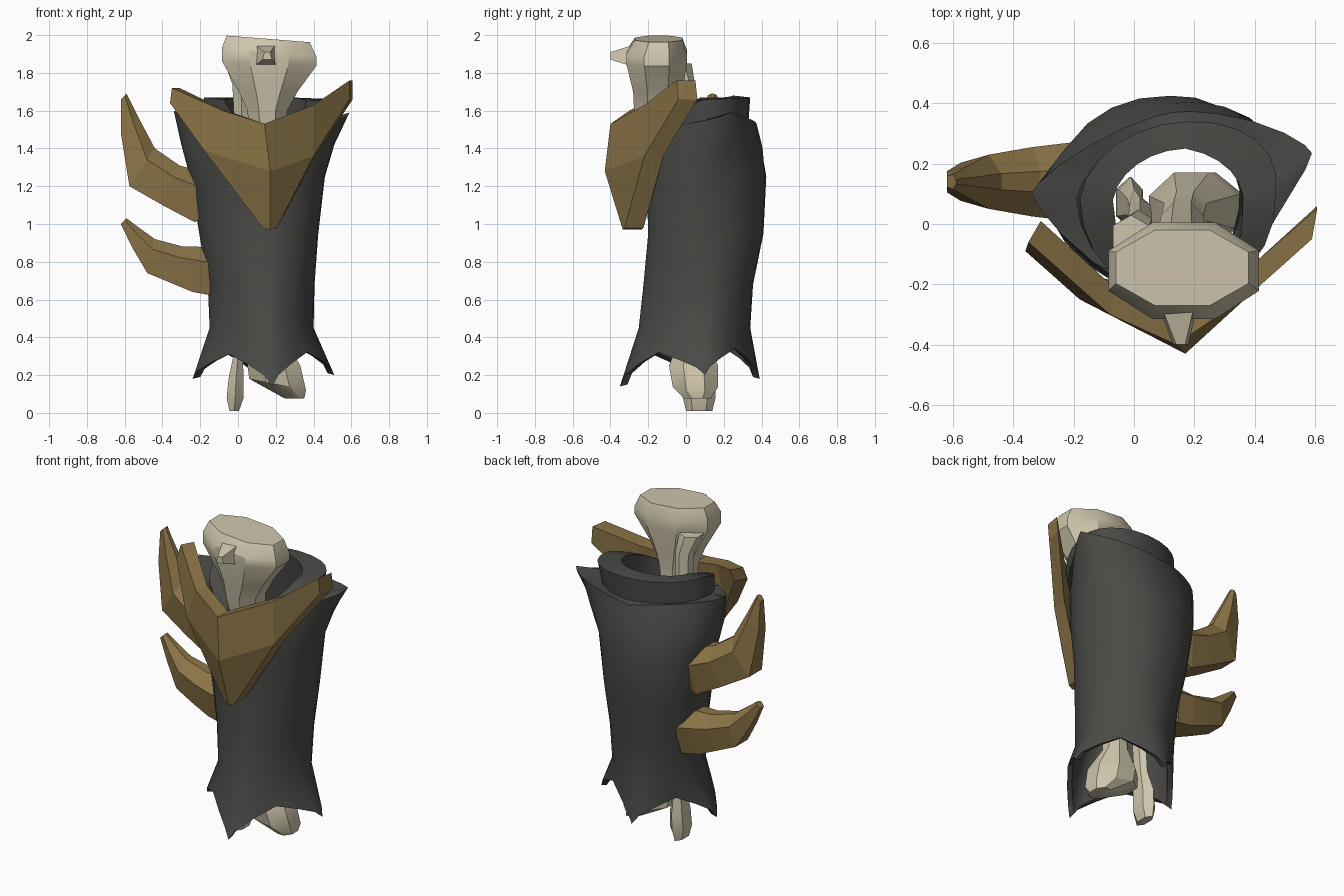
import bpy, bmesh, math
from mathutils import Vector


def material(name, rgb):
    m = bpy.data.materials.new(name)
    m.diffuse_color = (*rgb, 1)
    return m


CHARCOAL = material("charcoal_leather", (0.068, 0.070, 0.062))
GOLD = material("dull_gold", (0.26, 0.175, 0.063))
BONE = material("pale_bone", (0.62, 0.56, 0.41))


def finish(bm, name, mat, angle=None):
    bmesh.ops.recalc_face_normals(bm, faces=bm.faces)
    me = bpy.data.meshes.new(name)
    bm.to_mesh(me)
    bm.free()
    me.materials.append(mat)
    ob = bpy.data.objects.new(name, me)
    bpy.context.collection.objects.link(ob)
    if angle:
        bpy.ops.object.select_all(action='DESELECT')
        ob.select_set(True)
        bpy.context.view_layer.objects.active = ob
        bpy.ops.object.shade_smooth_by_angle(angle=math.radians(angle))
    return ob


def loft(name, rings, mat, angle=None, closed=False):
    """Skin a list of point rings; closed joins the last ring to the first."""
    bm = bmesh.new()
    vs = [[bm.verts.new(p) for p in r] for r in rings]
    n = len(vs[0])
    pairs = list(zip(vs, vs[1:])) + ([(vs[-1], vs[0])] if closed else [])
    for a, b in pairs:
        for i in range(n):
            j = (i + 1) % n
            bm.faces.new((a[i], a[j], b[j], b[i]))
    if not closed:
        bm.faces.new(vs[0])
        bm.faces.new(vs[-1])
    return finish(bm, name, mat, angle)


def four_point_ring(front, right, back, left, power, notch=0.0, steps=6):
    """Ring through four tips; low power makes a star, 2 makes an ellipse."""
    c = Vector((0.14, 0.09))
    tips = [Vector(p) for p in (front, right, back, left)]
    ring = []
    for q in range(4):
        a, b = tips[q], tips[(q + 1) % 4]
        for k in range(steps):
            t = k / steps
            u = math.cos(t * math.pi / 2) ** (2 / power)
            v = math.sin(t * math.pi / 2) ** (2 / power)
            p = c + (a.xy - c) * u + (b.xy - c) * v
            z = a.z + (b.z - a.z) * t + notch * (1 - abs(2 * t - 1))
            ring.append((p.x, p.y, z))
    return ring


def level(z, f, r, b, l, power):
    return four_point_ring((0.16, f, z), (r, 0.11, z), (0.12, b, z), (l, 0.1, z), power)


# Sleeve: outer wall from hem to collar, raised lip, then inner wall back down
sleeve = [
    four_point_ring((0.18, -0.35, 0.14), (0.51, 0.10, 0.20),
                    (0.10, 0.39, 0.18), (-0.24, 0.04, 0.18), 1.15, 0.15),
    level(0.45, -0.25, 0.40, 0.34, -0.15, 1.75),
    level(0.68, -0.225, 0.405, 0.355, -0.16, 1.9),
    level(0.95, -0.20, 0.425, 0.41, -0.205, 2.0),
    level(1.25, -0.21, 0.46, 0.425, -0.255, 2.0),
    four_point_ring((0.15, -0.26, 1.36), (0.51, 0.17, 1.42),
                    (0.13, 0.40, 1.40), (-0.30, 0.1, 1.42), 1.75),
    four_point_ring((0.15, -0.29, 1.45), (0.59, 0.235, 1.59),
                    (0.13, 0.37, 1.52), (-0.34, 0.1, 1.60), 1.3),
    four_point_ring((0.15, -0.25, 1.45), (0.46, 0.1, 1.55),
                    (0.17, 0.33, 1.53), (-0.19, 0.08, 1.55), 1.9),
    four_point_ring((0.15, -0.24, 1.48), (0.47, 0.1, 1.66),
                    (0.18, 0.34, 1.67), (-0.18, 0.08, 1.67), 2.1),
    four_point_ring((0.15, -0.20, 1.48), (0.36, 0.05, 1.65),
                    (0.17, 0.25, 1.68), (-0.07, 0.08, 1.66), 2.1),
    level(1.2, -0.15, 0.36, 0.32, -0.12, 2.0),
    level(0.5, -0.20, 0.35, 0.29, -0.10, 1.8),
    four_point_ring((0.18, -0.31, 0.15), (0.475, 0.10, 0.21),
                    (0.10, 0.355, 0.19), (-0.20, 0.04, 0.19), 1.15, 0.15),
]
loft("sleeve", sleeve, CHARCOAL, 32, closed=True)


# Bones: oval rings (x, y, z, half width, half depth, slope along x)
def bone(name, rows, sides=8):
    rings = []
    for x, y, z, rx, ry, slope in rows:
        ring = []
        for i in range(sides):
            a = 2 * math.pi * (i + 0.5) / sides
            dx = rx * math.cos(a) / math.cos(math.pi / sides)
            dy = ry * math.sin(a) / math.cos(math.pi / sides)
            ring.append((x + dx, y + dy, z + slope * dx))
        rings.append(ring)
    return loft(name, rings, BONE, 32)


bone("large_arm_bone", [
    (0.30, 0.06, 0.075, 0.05, 0.07, 0), (0.21, 0.05, 0.15, 0.15, 0.12, -0.2),
    (0.19, 0.04, 0.25, 0.14, 0.13, 0), (0.17, 0.04, 0.40, 0.07, 0.07, 0),
    (0.16, 0.00, 0.95, 0.07, 0.07, 0), (0.155, -0.13, 1.40, 0.09, 0.09, 0),
    (0.155, -0.15, 1.60, 0.105, 0.125, 0), (0.16, -0.15, 1.70, 0.155, 0.13, 0),
    (0.165, -0.155, 1.85, 0.25, 0.16, -0.05), (0.165, -0.155, 1.91, 0.25, 0.16, -0.1),
    (0.16, -0.145, 1.98, 0.22, 0.125, -0.08)])
bone("small_arm_bone", [
    (-0.02, 0.07, 0.01, 0.025, 0.06, 0), (-0.015, 0.07, 0.08, 0.045, 0.075, 0),
    (-0.01, 0.07, 0.18, 0.04, 0.075, 0), (0.0, 0.06, 0.30, 0.025, 0.05, 0),
    (0.02, 0.04, 0.95, 0.035, 0.04, 0), (0.02, -0.01, 1.55, 0.04, 0.045, 0),
    (0.015, -0.01, 1.74, 0.045, 0.05, 0), (-0.01, -0.04, 1.85, 0.06, 0.06, 0)], 6)

# Small hook on the front of the bone head
loft("bone_hook", [
    [(0.08, -0.27, 1.83), (0.21, -0.27, 1.83), (0.20, -0.27, 1.95), (0.09, -0.27, 1.95)],
    [(0.13, -0.40, 1.87), (0.18, -0.40, 1.87), (0.17, -0.40, 1.91), (0.14, -0.40, 1.91)]], BONE)

# V-shaped front plate: outer points and an offset inner layer
outer = [(0.14, -0.40, 1.53), (0.17, -0.43, 1.28), (0.17, -0.335, 0.97),   # ridge
         (-0.08, -0.30, 1.60), (-0.35, -0.06, 1.72), (-0.36, -0.09, 1.64),  # left wing
         (-0.18, -0.25, 1.39), (0.13, -0.325, 0.98),
         (0.40, -0.22, 1.63), (0.59, -0.05, 1.76), (0.59, -0.04, 1.66),     # right wing
         (0.40, -0.22, 1.36), (0.205, -0.325, 0.98)]
inner = []
for x, y, z in outer:
    side = min(1, abs(x - 0.16) / 0.5)
    inner.append((x + (0.16 - x) * 0.08 * (x < 0.16) + 0.02 * side * (x > 0.16),
                  y + 0.10 - 0.03 * side * (x < 0.16), z))
faces = [(0, 3, 6, 1), (3, 4, 5, 6), (1, 6, 7, 2), (0, 1, 11, 8), (8, 11, 10, 9), (1, 2, 12, 11)]
rim = [0, 3, 4, 5, 6, 7, 2, 12, 11, 10, 9, 8]
bm = bmesh.new()
fo = [bm.verts.new(p) for p in outer]
fi = [bm.verts.new(p) for p in inner]
for f in faces:
    bm.faces.new([fo[i] for i in f])
    bm.faces.new([fi[i] for i in reversed(f)])
for a, b in zip(rim, rim[1:] + rim[:1]):
    bm.faces.new((fo[a], fi[a], fi[b], fo[b]))
finish(bm, "front_plate", GOLD)


# Side blades: sections of (top x, top z, bottom x, bottom z, half width)
def blade(name, sections, y):
    rings = []
    for tx, tz, bx, bz, w in sections:
        mx, mz = tx + (bx - tx) * 0.3, tz + (bz - tz) * 0.3
        rings.append([(tx, y + w * 0.3, tz), (tx, y - w * 0.3, tz), (mx, y - w, mz),
                      (bx, y - w * 0.7, bz), (bx, y + w * 0.7, bz), (mx, y + w, mz)])
    loft(name, rings, GOLD)


blade("upper_blade", [
    (-0.12, 1.26, -0.15, 1.05, 0.13), (-0.20, 1.28, -0.23, 1.01, 0.13),
    (-0.31, 1.31, -0.40, 1.10, 0.115), (-0.44, 1.40, -0.575, 1.20, 0.09),
    (-0.53, 1.57, -0.62, 1.48, 0.05), (-0.59, 1.69, -0.62, 1.66, 0.025)], 0.14)
blade("lower_blade", [
    (-0.10, 0.86, -0.13, 0.62, 0.13), (-0.21, 0.88, -0.24, 0.64, 0.125),
    (-0.29, 0.88, -0.36, 0.69, 0.11), (-0.44, 0.92, -0.48, 0.74, 0.085),
    (-0.53, 0.985, -0.56, 0.875, 0.05), (-0.59, 1.03, -0.62, 1.00, 0.025)], 0.14)
